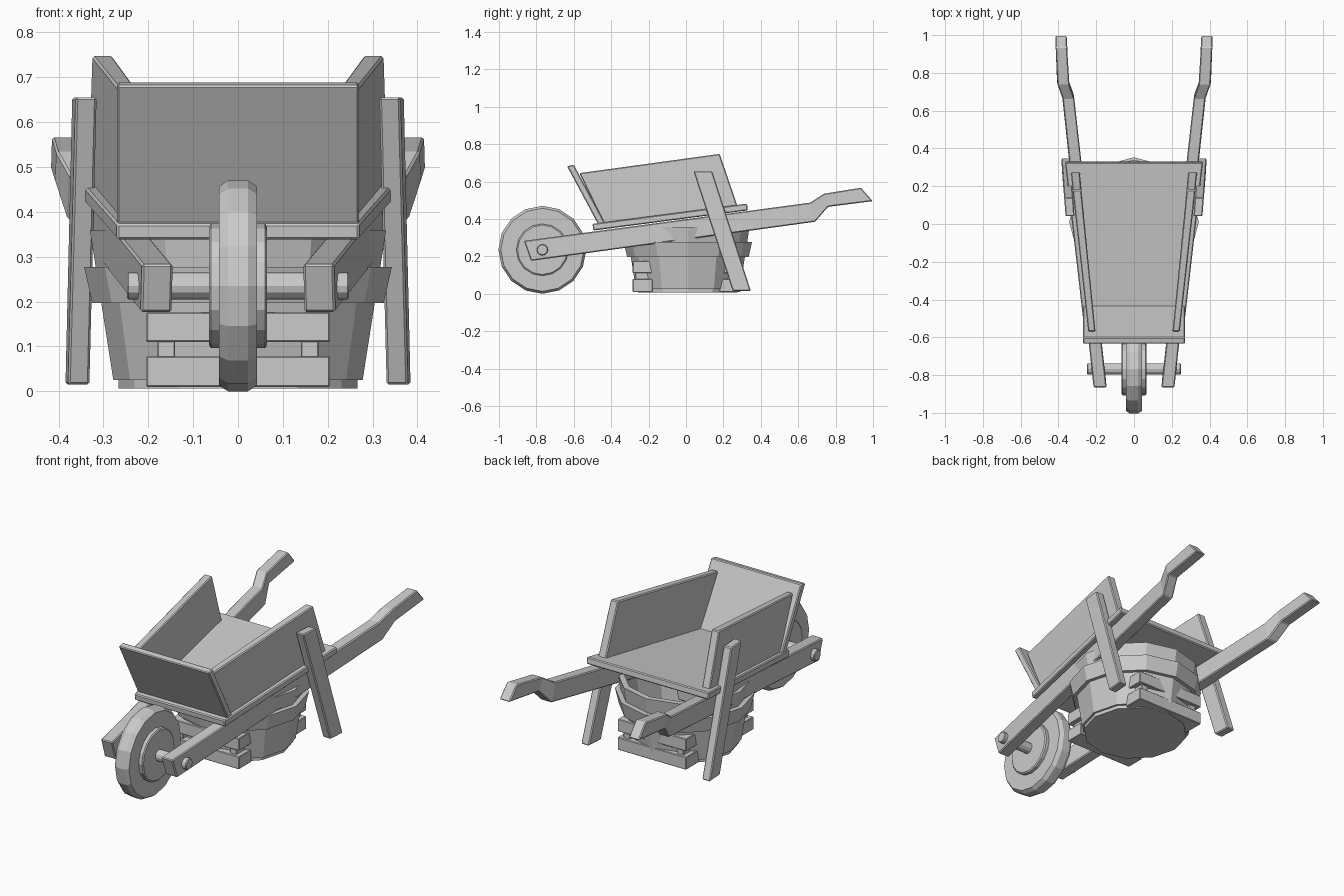
import bpy, bmesh, math

if "Cube" in bpy.data.objects:
    bpy.data.objects.remove(bpy.data.objects["Cube"])


def make(name, bm, bevel=0.0, mirror=False):
    bmesh.ops.recalc_face_normals(bm, faces=bm.faces)
    me = bpy.data.meshes.new(name)
    bm.to_mesh(me)
    bm.free()
    ob = bpy.data.objects.new(name, me)
    bpy.context.collection.objects.link(ob)
    if mirror:
        ob.modifiers.new("mirror", 'MIRROR').use_mirror_merge = False
    if bevel:
        b = ob.modifiers.new("bevel", 'BEVEL')
        b.width, b.segments, b.limit_method = bevel, 1, 'ANGLE'
    return ob


def board(name, stations, bevel=0.005, mirror=True):
    """Loft of (y, z) top / bottom pairs; each end carries its inner and outer x."""
    bm = bmesh.new()
    rings = []
    for (ty, tz), (by, bz), (ti, to), (bi, bo) in stations:
        rings.append([bm.verts.new(c) for c in
                      ((ti, ty, tz), (to, ty, tz), (bo, by, bz), (bi, by, bz))])
    for a, b in zip(rings, rings[1:]):
        for i in range(4):
            j = (i + 1) % 4
            bm.faces.new((a[i], a[j], b[j], b[i]))
    bm.faces.new(rings[0])
    bm.faces.new(rings[-1][::-1])
    return make(name, bm, bevel, mirror)


def lathe(name, profile, sides, axis, centre, closed=False):
    """Spin (radius, height) points around the x or z axis."""
    bm = bmesh.new()
    rings = []
    for r, h in profile:
        ring = []
        for i in range(sides):
            a = 2 * math.pi * i / sides
            c, s = r * math.cos(a), r * math.sin(a)
            p = (h, c, s) if axis == 'x' else (c, s, h)
            ring.append(bm.verts.new([p[k] + centre[k] for k in range(3)]))
        rings.append(ring)
    pairs = list(zip(rings, rings[1:])) + ([(rings[-1], rings[0])] if closed else [])
    for a, b in pairs:
        for i in range(sides):
            j = (i + 1) % sides
            bm.faces.new((a[i], a[j], b[j], b[i]))
    if not closed:
        bm.faces.new(rings[0])
        bm.faces.new(rings[-1])
    return make(name, bm)


def box(name, x, y, z, mirror=False):
    xs = (x, x)
    return board(name, [((y[0], z[1]), (y[0], z[0]), *xs),
                        ((y[1], z[1]), (y[1], z[0]), *xs)], 0.003, mirror)


# Wheel, hub and axle
hub_at = (0, -0.768, 0.235)
lathe("wheel", [(0.14, -0.042), (0.222, -0.042), (0.235, -0.022),
                (0.235, 0.022), (0.222, 0.042), (0.14, 0.042)], 16, 'x', hub_at)
lathe("wheel_hub", [(0.132, -0.065), (0.139, -0.06), (0.139, 0.06), (0.132, 0.065)],
      16, 'x', hub_at)
lathe("axle", [(0.026, -0.248), (0.03, -0.244), (0.03, 0.244), (0.026, 0.248)],
      12, 'x', hub_at)

# Rails that become the handles
board("handle_rail", [
    ((-0.866, 0.283), (-0.829, 0.176), (0.145, 0.214), (0.148, 0.217)),
    ((0.663, 0.487), (0.69, 0.385), (0.316, 0.378), (0.32, 0.382)),
    ((0.738, 0.535), (0.76, 0.465), (0.342, 0.405), (0.346, 0.408)),
    ((0.936, 0.567), (0.998, 0.495), (0.354, 0.415), (0.356, 0.417))])

# Rear legs
board("leg", [((0.04, 0.655), (0.14, 0.655), (0.315, 0.362), (0.322, 0.37)),
              ((0.25, 0.015), (0.347, 0.015), (0.331, 0.379), (0.338, 0.385))])

# Tray: floor, sloping front board, side boards
board("tray_floor", [((-0.5, 0.374), (-0.496, 0.338), (-0.27, 0.27), (-0.27, 0.27)),
                     ((0.326, 0.482), (0.331, 0.446), (-0.365, 0.365), (-0.365, 0.365))],
      mirror=False)
fx = (-0.27, 0.27)
board("tray_front", [((-0.636, 0.682), (-0.47, 0.372), fx, fx),
                     ((-0.6, 0.69), (-0.433, 0.378), fx, fx)], mirror=False)
board("tray_side", [((-0.57, 0.645), (-0.44, 0.375), (0.204, 0.242), (0.218, 0.256)),
                    ((0.18, 0.748), (0.275, 0.47), (0.279, 0.325), (0.287, 0.334))])

# Open twelve-sided tub with base and band
tub_at = (0, 0.01, 0)
lathe("tub", [(0.278, 0.025), (0.33, 0.358), (0.3, 0.358), (0.255, 0.06)], 12, 'z', tub_at)
lathe("tub_base", [(0.266, 0.006), (0.266, 0.03)], 12, 'z', tub_at)
lathe("tub_band", [(0.325, 0.197), (0.343, 0.277), (0.31, 0.277), (0.295, 0.197)],
      12, 'z', tub_at, closed=True)

# Square timber stand under the tub
for label, z in (("lower", (0.01, 0.078)), ("upper", (0.11, 0.176))):
    for end, y in (("front", (-0.285, -0.18)), ("back", (0.18, 0.292))):
        box(f"stand_{label}_{end}", (-0.205, 0.205), y, z)
for end, y in (("front", (-0.27, -0.2)), ("back", (0.2, 0.277))):
    box(f"stand_post_{end}", (0.14, 0.18), y, (0.07, 0.12), mirror=True)
